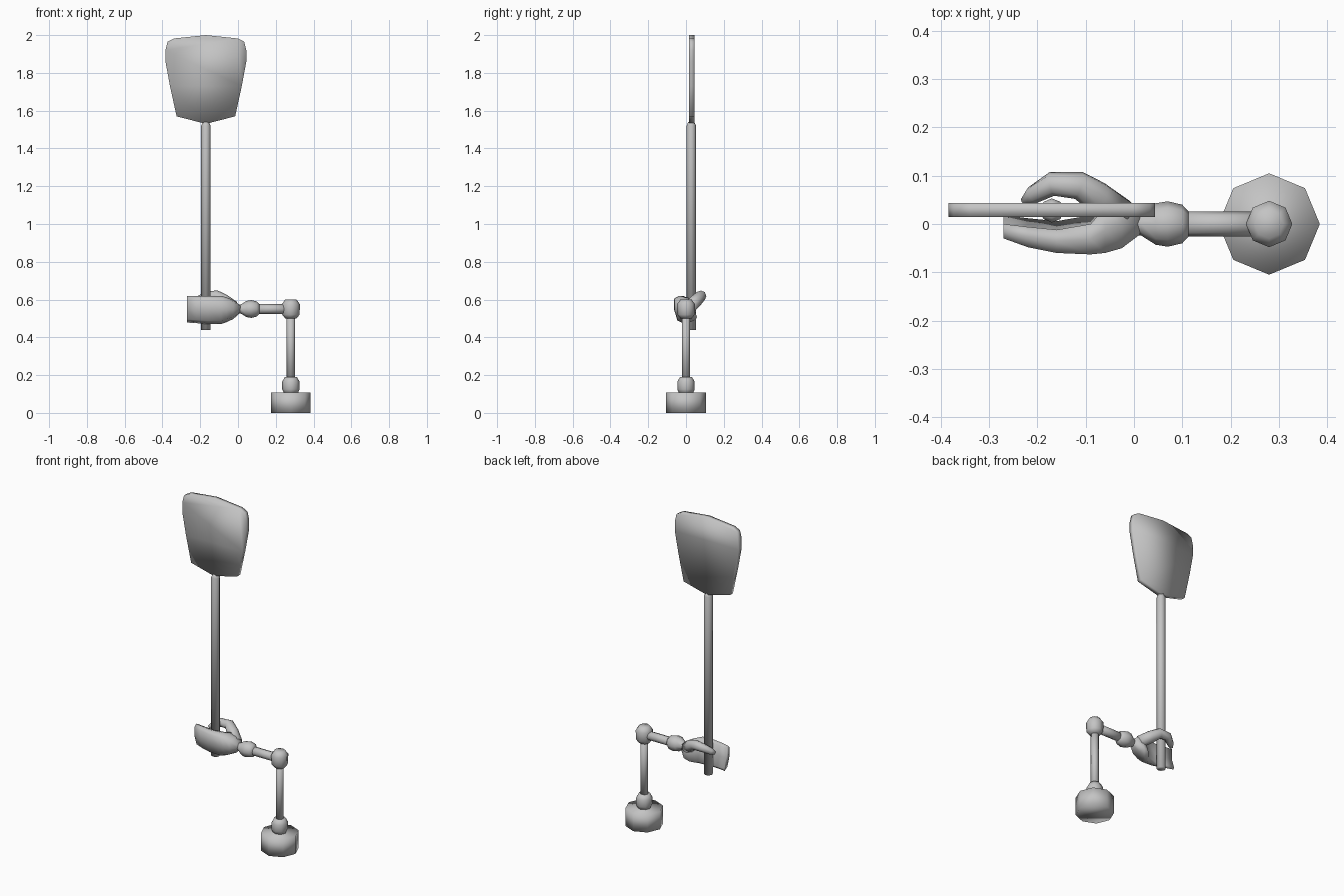
import bpy
import bmesh
from math import cos, sin, tau
from mathutils import Vector

if "Cube" in bpy.data.objects:
    bpy.data.objects.remove(bpy.data.objects["Cube"])

grey = bpy.data.materials.new("plain grey")
grey.use_nodes = True
colour = (0.55, 0.55, 0.55, 1)
grey.diffuse_color = colour
grey.node_tree.nodes["Principled BSDF"].inputs["Base Color"].default_value = colour


def loft(name, rings):
    """Skin a list of equal-sized point rings, cap both ends, shade smooth."""
    bm = bmesh.new()
    loops = [[bm.verts.new(p) for p in ring] for ring in rings]
    n = len(loops[0])
    for a, b in zip(loops, loops[1:]):
        for i in range(n):
            j = (i + 1) % n
            bm.faces.new((a[i], a[j], b[j], b[i]))
    bm.faces.new(loops[0][::-1])
    bm.faces.new(loops[-1])
    bmesh.ops.recalc_face_normals(bm, faces=bm.faces[:])
    for f in bm.faces:
        f.smooth = True
    mesh = bpy.data.meshes.new(name)
    bm.to_mesh(mesh)
    bm.free()
    mesh.materials.append(grey)
    obj = bpy.data.objects.new(name, mesh)
    bpy.context.collection.objects.link(obj)
    return obj


def tube(name, stations, sides=8):
    """Round tube through (centre, radius) stations."""
    pts = [Vector(c) for c, _ in stations]
    rings = []
    for i, (_, r) in enumerate(stations):
        d = (pts[min(i + 1, len(pts) - 1)] - pts[max(i - 1, 0)]).normalized()
        u = Vector((0, 1, 0))
        u = (u - d * u.dot(d)).normalized()
        v = d.cross(u)
        rings.append([pts[i] + r * (cos(tau * k / sides) * u + sin(tau * k / sides) * v)
                      for k in range(sides)])
    return loft(name, rings)


def upright(name, x, y, profile):
    return tube(name, [((x, y, z), r) for z, r in profile])


def sideways(name, z, profile):
    return tube(name, [((x, 0, z), r) for x, r in profile])


# shoulder and jointed arm
ARM_X, ARM_Z = 0.28, 0.55
upright("shoulder_block", ARM_X, 0, [(0, 0.105), (0.107, 0.105)])
upright("shoulder_joint", ARM_X, 0,
        [(0.1, 0.035), (0.125, 0.046), (0.165, 0.046), (0.19, 0.032)])
upright("upper_arm", ARM_X, 0, [(0.15, 0.022), (ARM_Z, 0.022)])
upright("elbow_joint", ARM_X, 0,
        [(0.5, 0.03), (0.52, 0.046), (0.575, 0.048), (0.6, 0.03)])
sideways("forearm", ARM_Z, [(0.07, 0.026), (ARM_X, 0.026)])
sideways("wrist_joint", ARM_Z,
         [(-0.005, 0.022), (0.015, 0.024), (0.045, 0.043), (0.07, 0.047),
          (0.1, 0.04), (0.113, 0.026)])

# mitten palm: x, outer y, inner y, bottom z, top z
palm = []
for x, out, inn, low, top in (
        (-0.27, -0.03, 0.0, 0.478, 0.62),
        (-0.22, -0.048, -0.006, 0.475, 0.62),
        (-0.16, -0.06, -0.012, 0.47, 0.62),
        (-0.09, -0.063, 0.0, 0.47, 0.62),
        (-0.06, -0.06, 0.035, 0.48, 0.612),
        (-0.025, -0.05, 0.045, 0.497, 0.597),
        (0.012, -0.022, 0.022, 0.53, 0.57)):
    h = top - low
    skew = 0.03 * min(1, h / 0.14)
    palm.append([
        (x, inn, top - 0.05 * h), (x, (inn + out) / 2, top),
        (x, out, top - 0.1 * h), (x, out, low + 0.5 * h),
        (x, out + 0.6 * skew, low + 0.12 * h), (x, (inn + out) / 2 + skew, low),
        (x, inn + 0.6 * skew, low + 0.1 * h), (x, inn, low + 0.5 * h)])
loft("mitten_palm", palm)

# thumb curling behind the handle
tube("mitten_thumb", [
    ((-0.025, 0.02, 0.56), 0.034), ((-0.075, 0.055, 0.595), 0.034),
    ((-0.115, 0.08, 0.62), 0.029), ((-0.17, 0.083, 0.618), 0.025),
    ((-0.21, 0.06, 0.598), 0.019), ((-0.228, 0.046, 0.587), 0.009)])

# long handle and flat blade
POLE_X, POLE_Y = -0.17, 0.028
upright("handle", POLE_X, POLE_Y, [(0.44, 0.025), (1.52, 0.025), (1.54, 0.016)])
half = [(0.155, 1.57), (0.19, 1.73), (0.214, 1.86), (0.214, 1.92),
        (0.203, 1.965), (0.17, 1.982)]
outline = [(0, 1.53)] + half + [(0, 2.0)] + [(-x, z) for x, z in half[::-1]]
loft("blade", [[(POLE_X + x, y, z) for x, z in outline] for y in (0.015, 0.044)])
